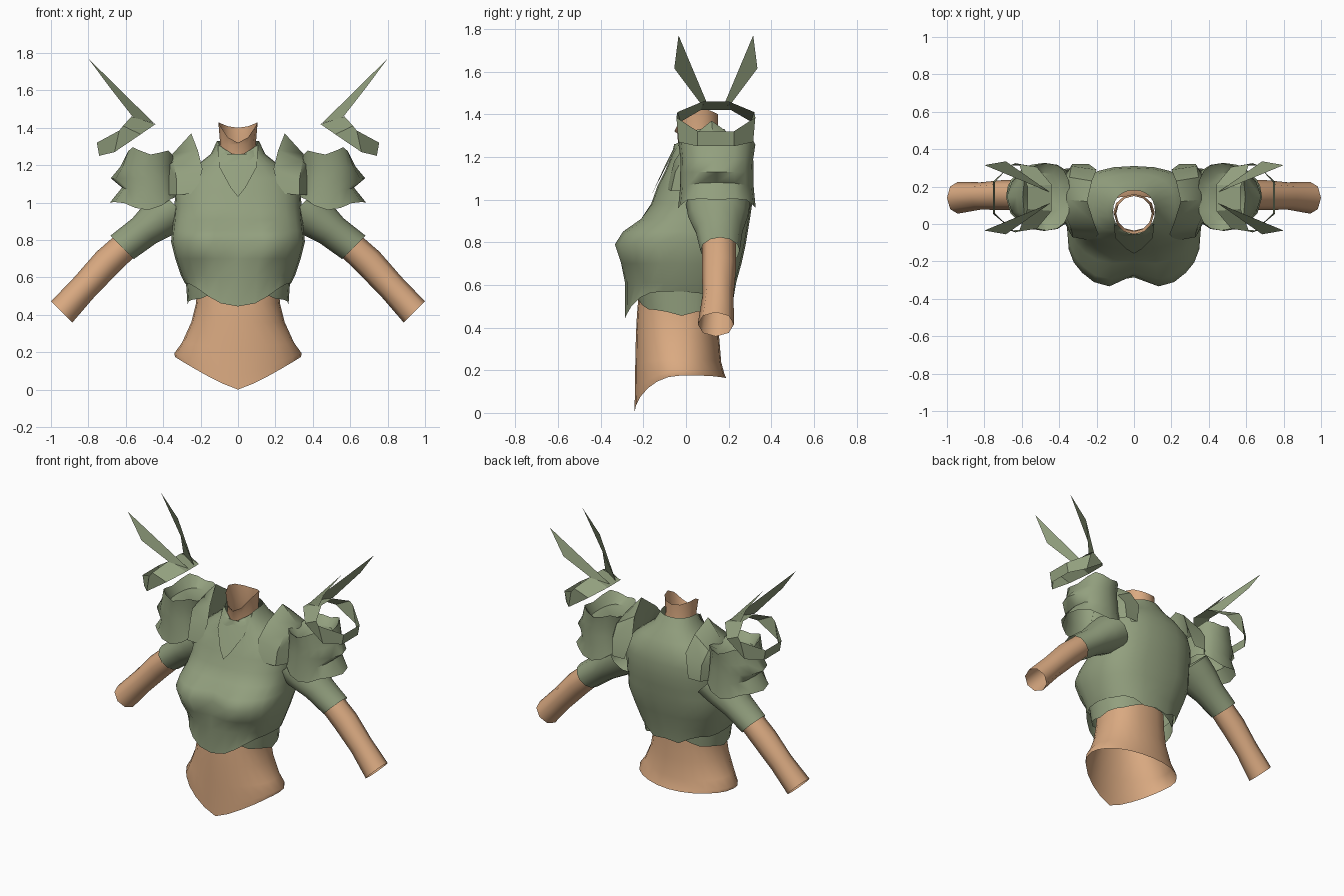
import bpy, bmesh, math
from math import sin, cos, pi, exp


def material(name, rgb):
    m = bpy.data.materials.new(name)
    m.diffuse_color = (*rgb, 1)
    return m


GREEN = material("sage_green", (0.29, 0.35, 0.21))
SKIN = material("tan_skin", (0.70, 0.40, 0.22))


def loft(name, rings, mat, closed=True, mirror=False, cap=False, angle=50):
    """Skin a list of equally long point rows."""
    bm = bmesh.new()
    rows = [[bm.verts.new(p) for p in r] for r in rings]
    n = len(rows[0])
    for a, b in zip(rows, rows[1:]):
        for i in range(n if closed else n - 1):
            j = (i + 1) % n
            bm.faces.new((a[i], a[j], b[j], b[i]))
    if cap:
        bm.faces.new(rows[-1])
    bmesh.ops.recalc_face_normals(bm, faces=bm.faces)
    me = bpy.data.meshes.new(name)
    bm.to_mesh(me)
    bm.free()
    me.materials.append(mat)
    ob = bpy.data.objects.new(name, me)
    bpy.context.collection.objects.link(ob)
    if mirror:
        ob.modifiers.new("mirror", 'MIRROR').use_mirror_merge = False
    bpy.ops.object.select_all(action='DESELECT')
    ob.select_set(True)
    bpy.context.view_layer.objects.active = ob
    bpy.ops.object.shade_smooth_by_angle(angle=math.radians(angle))
    return ob


def oval(w, yf, yb, zf, n=24, e=2.4):
    """Rounded ring: half width, front y, back y, height rule zf(c, s)."""
    yc = (yf + yb) / 2
    pts = []
    for i in range(n):
        t = 2 * pi * i / n
        c, s = cos(t), sin(t)
        k = abs(s) ** (2 / e)
        pts.append((w * math.copysign(abs(c) ** (2 / e), c),
                    yc + (yb - yc) * k if s > 0 else yc + (yf - yc) * k,
                    zf(c, s)))
    return pts


def flat(z):
    return lambda c, s: z


# chest plate: pointed front hem, two bust lobes, collar opening on top
def hem(c, s):
    back = 0.05 * max(0, s) ** 12 + 0.03 * max(0, s) * abs(sin(5 * c))
    return 0.57 - 0.125 * max(0, -s) ** 4 - back


def collar_rim(c, s):
    return 1.33 - 0.08 * max(0, -s) ** 2


body = [(0.285, -0.285, 0.22, hem, 2.4), (0.305, -0.288, 0.235, flat(0.61), 2.4),
        (0.335, -0.31, 0.26, flat(0.70), 2.5), (0.358, -0.328, 0.28, flat(0.79), 2.7),
        (0.352, -0.295, 0.29, flat(0.85), 2.6), (0.345, -0.215, 0.30, flat(0.91), 2.5),
        (0.34, -0.165, 0.31, flat(0.98), 2.4), (0.335, -0.135, 0.31, flat(1.06), 2.4),
        (0.31, -0.10, 0.30, flat(1.13), 2.4), (0.22, -0.07, 0.27, flat(1.20), 2.4),
        (0.145, -0.055, 0.225, flat(1.26), 2.3), (0.112, -0.045, 0.18, collar_rim, 2.2)]
chest = []
for w, yf, yb, zf, e in body:
    ring = []
    for x, y, z in oval(w, yf, yb, zf, e=e):
        if y < 0.0:
            band = exp(-((z - 0.79) / 0.10) ** 2)
            lobe = exp(-((abs(x) - 0.17) / 0.07) ** 2)
            y += band * (0.055 * exp(-(x / 0.07) ** 2) - 0.02 * lobe)
            y += 0.025 * exp(-((z - 0.62) / 0.06) ** 2 - ((abs(x) - 0.2) / 0.08) ** 2)
        ring.append((x, y, z))
    chest.append(ring)
loft("chest_plate", chest, GREEN)

# skirt layer showing below the plate at the sides
loft("under_skirt", [
    oval(0.28, -0.25, 0.20, flat(0.60)),
    oval(0.27, -0.23, 0.19,
         lambda c, s: 0.455 + 0.07 * abs(s) ** 3 + 0.02 * abs(sin(4 * s)))], GREEN)

# collar flap with a V point
loft("collar_flap", [
    [(-0.108, 0.0, 1.31), (0, -0.058, 1.24), (0.108, 0.0, 1.31)],
    [(-0.10, -0.075, 1.19), (0, -0.098, 1.16), (0.10, -0.075, 1.19)],
    [(-0.04, -0.135, 1.08), (0, -0.158, 1.03), (0.04, -0.135, 1.08)]],
    GREEN, closed=False)

# neck, open at the top
loft("neck", [
    oval(0.11, -0.035, 0.16, lambda c, s: 1.22 + 0.02 * s, 12, 2),
    oval(0.095, -0.04, 0.15, flat(1.31), 12, 2),
    oval(0.105, -0.055, 0.15,
         lambda c, s: 1.43 - (0.03 if s > 0 else 0.11) * s * s, 12, 2)], SKIN)


# bare waist with a front point
def dip(side, front):
    return lambda c, s: (side - 0.012 * s ** 4 if s > 0
                         else front + (side - front) * abs(c) ** 1.2)


loft("waist", [
    oval(0.215, -0.22, 0.15, flat(0.58)), oval(0.225, -0.23, 0.15, flat(0.46)),
    oval(0.25, -0.235, 0.155, flat(0.36), e=2.2),
    oval(0.30, -0.238, 0.165, dip(0.25, 0.22), e=2.1),
    oval(0.34, -0.24, 0.18, dip(0.195, 0.07), e=2),
    oval(0.337, -0.242, 0.188, dip(0.175, 0.0), e=2)], SKIN)


# arms: rings square to a sloping axis
def arm_ring(x, z, r, ry, y, n):
    return [(x + 0.71 * r * cos(2 * pi * i / n), y + ry * sin(2 * pi * i / n),
             z + 0.71 * r * cos(2 * pi * i / n)) for i in range(n)]


loft("sleeve", [arm_ring(0.33, 0.98, 0.13, 0.15, 0.15, 12),
                arm_ring(0.41, 0.92, 0.115, 0.14, 0.15, 12),
                arm_ring(0.50, 0.85, 0.092, 0.11, 0.155, 12),
                arm_ring(0.62, 0.76, 0.088, 0.092, 0.16, 12)], GREEN, mirror=True)
loft("forearm", [arm_ring(0.57, 0.80, 0.075, 0.08, 0.155, 8),
                 arm_ring(0.70, 0.68, 0.08, 0.080, 0.155, 8),
                 arm_ring(0.82, 0.55, 0.075, 0.073, 0.15, 8),
                 arm_ring(0.943, 0.415, 0.08, 0.085, 0.14, 8)], SKIN, mirror=True)


# pauldron: flared skirt, pointed middle, raised rim and sunken cap
def pad(x0, x1, ry, zi, zm, zo, wave=0.0, spike=0.0):
    pts = []
    for i in range(16):
        t = 2 * pi * i / 16
        c, s = cos(t), sin(t)
        z = zm + (zo - zi) / 2 * c + ((zi + zo) / 2 - zm) * c * c
        x = (x0 + x1) / 2 + (x1 - x0) / 2 * math.copysign(abs(c) ** 0.85, c)
        pts.append((x + spike * max(0, c) ** 5,
                    0.145 + ry * math.copysign(abs(s) ** 0.75, s),
                    z + wave * cos(4 * t + pi)))
    return pts


loft("pauldron", [pad(0.32, 0.64, 0.182, 1.04, 0.97, 1.01, 0.01, 0.045),
                  pad(0.33, 0.62, 0.172, 1.09, 1.06, 1.08),
                  pad(0.335, 0.625, 0.172, 1.14, 1.13, 1.13, 0, 0.055),
                  pad(0.34, 0.62, 0.170, 1.19, 1.19, 1.19, 0, 0.01),
                  pad(0.34, 0.595, 0.180, 1.25, 1.275, 1.275, 0.018),
                  pad(0.39, 0.56, 0.13, 1.22, 1.22, 1.21)],
     GREEN, mirror=True, cap=True, angle=40)

# shoulder fin arching from front to back, with webs down to body and pauldron
inner = [(0.22, -0.09, 1.05), (0.19, -0.055, 1.18), (0.215, 0.01, 1.28),
         (0.25, 0.12, 1.37), (0.225, 0.23, 1.29), (0.20, 0.29, 1.18), (0.24, 0.32, 1.03)]
outer = [(0.33, -0.07, 1.04), (0.33, -0.05, 1.13), (0.345, 0.0, 1.22),
         (0.35, 0.13, 1.26), (0.345, 0.25, 1.22), (0.335, 0.31, 1.14), (0.33, 0.32, 1.03)]
root = [(0.27, y * 0.85 + 0.02, min(z, 1.14)) for x, y, z in inner]
web = [(0.37, 0.145 + (y - 0.145) * 0.65, min(z, 1.2)) for x, y, z in outer]
loft("shoulder_fin", [root, inner, outer, web], GREEN, closed=False, mirror=True, angle=35)

# floating band above each shoulder: x, y offset, z for both edges
half_a = [(0.57, 0.06, 1.46), (0.615, 0.18, 1.41), (0.635, 0.185, 1.385), (0.755, 0.085, 1.32)]
half_b = [(0.44, 0.07, 1.42), (0.52, 0.165, 1.365), (0.66, 0.175, 1.27), (0.742, 0.085, 1.25)]


def both(half):
    return ([(x, 0.14 - d, z) for x, d, z in half]
            + [(x, 0.14 + d, z) for x, d, z in reversed(half)])


loft("floating_band", [both(half_a), both(half_b)], GREEN, mirror=True, angle=30)

# two blades rising from each band
for label, k in (("front", -1), ("back", 1)):
    loft(label + "_blade", [
        [(0.45, 0.14 + k * 0.03, 1.425), (0.80, 0.14 + k * 0.175, 1.77)],
        [(0.56, 0.14 + k * 0.075, 1.455), (0.685, 0.14 + k * 0.195, 1.615)]],
        GREEN, closed=False, mirror=True)
